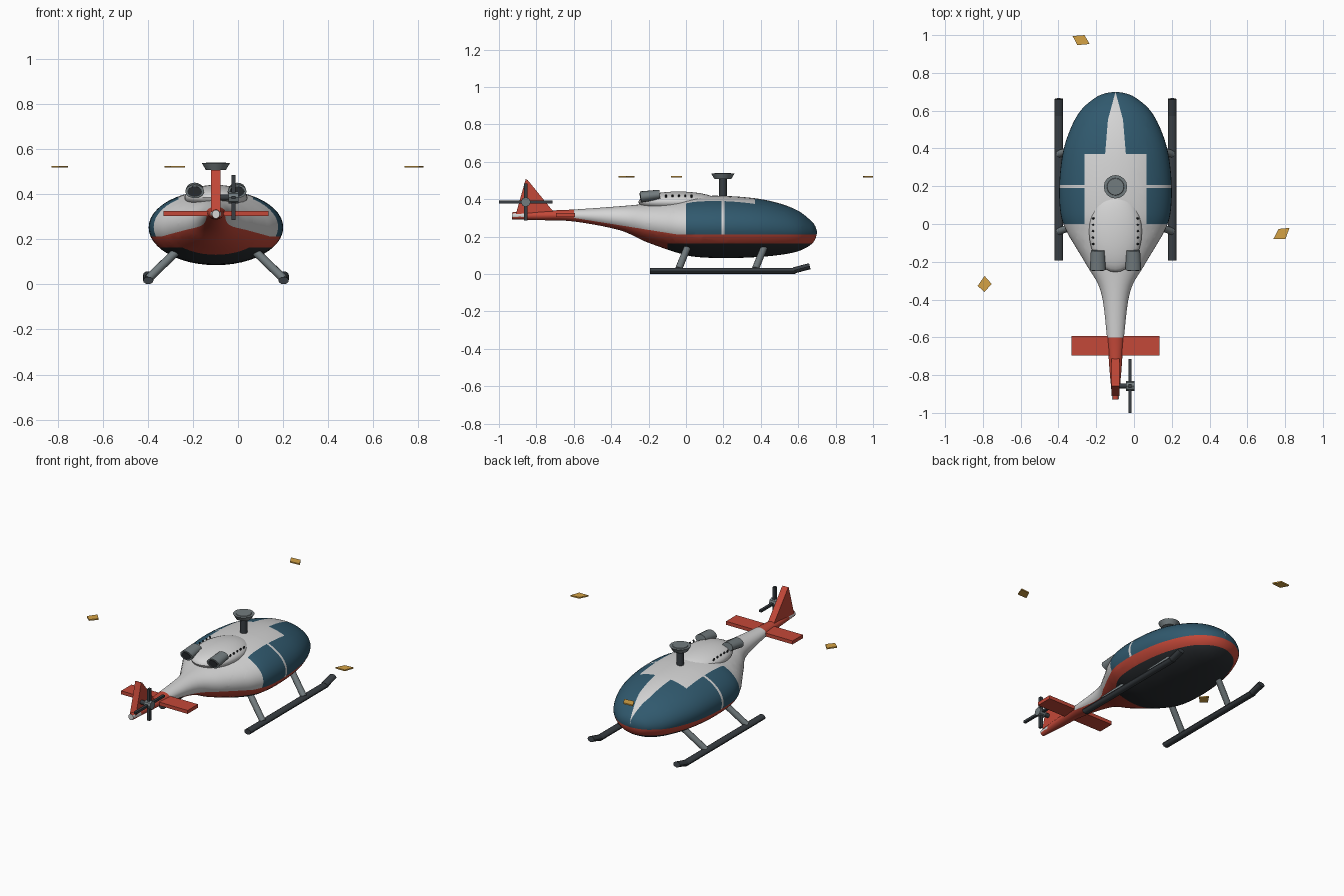
import bpy, bmesh, math
from mathutils import Vector

if "Cube" in bpy.data.objects:
    bpy.data.objects.remove(bpy.data.objects["Cube"])

CX = -0.098  # centre line of the aircraft


def material(name, r, g, b):
    m = bpy.data.materials.new(name)
    m.use_nodes = True
    m.diffuse_color = (r, g, b, 1)
    m.node_tree.nodes["Principled BSDF"].inputs["Base Color"].default_value = (r, g, b, 1)
    return m


white = material("white_paint", .66, .66, .66)
blue = material("window_blue", .03, .1, .155)
red = material("red_paint", .55, .065, .04)
belly = material("belly_dark", .024, .028, .032)
grey = material("metal_grey", .17, .2, .21)
dark = material("skid_dark", .04, .048, .055)
gold = material("blade_gold", .66, .36, .06)


def finish(name, bm, mats, smooth=True):
    bmesh.ops.recalc_face_normals(bm, faces=bm.faces)
    me = bpy.data.meshes.new(name)
    bm.to_mesh(me)
    bm.free()
    ob = bpy.data.objects.new(name, me)
    bpy.context.collection.objects.link(ob)
    for m in mats:
        me.materials.append(m)
    if smooth:
        bpy.ops.object.select_all(action="DESELECT")
        ob.select_set(True)
        bpy.context.view_layer.objects.active = ob
        bpy.ops.object.shade_smooth_by_angle(angle=math.radians(35))
    return ob


def rod(name, a, b, r1, r2, mat, sides=12, widen=1):
    """Round bar from a to b; widen stretches it in x."""
    a, b = Vector(a), Vector(b)
    bm = bmesh.new()
    bmesh.ops.create_cone(bm, cap_ends=True, segments=sides, radius1=r1, radius2=r2, depth=(b - a).length)
    turn = Vector((0, 0, 1)).rotation_difference(b - a)
    mid = (a + b) / 2
    for v in bm.verts:
        p = turn @ v.co
        p.x *= widen
        v.co = p + mid
    return finish(name, bm, [mat])


def box(name, centre, size, mat):
    bm = bmesh.new()
    bmesh.ops.create_cube(bm, size=1)
    for v in bm.verts:
        v.co = Vector(c + s * d for c, s, d in zip(centre, size, v.co))
    return finish(name, bm, [mat], False)


def prism(name, outline, offset, mat):
    """Plate made by pushing an outline along an offset."""
    bm = bmesh.new()
    f = bm.faces.new([bm.verts.new(p) for p in outline])
    new = bmesh.ops.extrude_face_region(bm, geom=[f])["geom"]
    bmesh.ops.translate(bm, vec=offset, verts=[v for v in new if isinstance(v, bmesh.types.BMVert)])
    return finish(name, bm, [mat], False)


# Fuselage stations: y, half width, top, bottom
stations = [
    (.7, .004, .228, .218), (.69, .06, .258, .185), (.665, .112, .288, .155), (.6, .185, .338, .122),
    (.5, .24, .378, .102), (.37, .28, .405, .09), (.2, .298, .418, .085), (.05, .29, .415, .092),
    (-.04, .258, .4, .112), (-.12, .212, .388, .138), (-.22, .152, .375, .175), (-.36, .077, .362, .236),
    (-.6, .045, .345, .281), (-.78, .031, .338, .288), (-.93, .017, .33, .292)]


def blend(i, t):
    """Smooth curve through the stations."""
    p0, p1, p2, p3 = [stations[min(max(k, 0), len(stations) - 1)] for k in range(i - 1, i + 3)]
    return [b + t / 2 * (c - a + t * (2 * a - 5 * b + 4 * c - d + t * (3 * (b - c) + d - a)))
            for a, b, c, d in zip(p0, p1, p2, p3)]


SIDES, STEPS = 48, 5
rows = [blend(i, k / STEPS) for i in range(len(stations) - 1) for k in range(STEPS)] + [stations[-1]]
bm = bmesh.new()
rings = []
for y, w, top, low in rows:
    mid, h = (top + low) / 2, (top - low) / 2
    rings.append([bm.verts.new((CX + w * math.cos(2 * math.pi * s / SIDES), y,
                                mid + h * math.sin(2 * math.pi * s / SIDES))) for s in range(SIDES)])
for r, q in zip(rings, rings[1:]):
    for s in range(SIDES):
        n = (s + 1) % SIDES
        bm.faces.new((r[s], r[n], q[n], q[s]))
bm.faces.new(rings[0])
bm.faces.new(rings[-1])

# Cut the paint borders into the hull
WAIST, BELT, RISE = .212, .163, -.16
ROOF_W, ROOF_Y, NOSE_Y = .165, .37, .7
cuts = [((0, y, 0), (0, 1, 0)) for y in (0, ROOF_Y, .19, .206, -.6, -.1, -.86)]
cuts += [((0, 0, z), (0, 0, 1)) for z in (WAIST, BELT)]
cuts.append(((0, -.05, WAIST), (0, -RISE, 1)))
for s in (1, -1):
    cuts += [((CX + s * ROOF_W, 0, 0), (1, 0, 0)),
             ((CX + s * .055, ROOF_Y, 0), (s, .083, 0)),
             ((CX, NOSE_Y, 0), (s, .27, 0))]
for point, normal in cuts:
    bmesh.ops.bisect_plane(bm, geom=bm.verts[:] + bm.edges[:] + bm.faces[:], plane_co=point,
                           plane_no=Vector(normal).normalized(), dist=1e-5)


def paint(p):
    x, y, z = abs(p.x - CX), p.y, p.z
    if y > -.1 and z < BELT:
        return 3
    if y < -.6:
        return 0 if y < -.86 and .305 < z < .325 else 2
    if z < max(WAIST, WAIST + RISE * (y + .05)):
        return 2
    if y < 0 or .19 < y < .206:
        return 0
    if y < ROOF_Y:
        return 0 if x < ROOF_W else 1
    return 0 if x < min(.055 - .083 * (y - ROOF_Y), .27 * (NOSE_Y - y)) else 1


for f in bm.faces:
    f.material_index = paint(f.calc_center_median())
finish("fuselage", bm, [white, blue, red, belly])

# Engine housing with rivets
bm = bmesh.new()
bmesh.ops.create_uvsphere(bm, u_segments=32, v_segments=16, radius=1)
for v in bm.verts:
    v.co = (CX + .14 * v.co.x, -.04 + .215 * v.co.y, .385 + .056 * v.co.z)
finish("engine_housing", bm, [white])
for s in (1, -1):
    for k in range(5):
        y = .03 - .034 * k
        rod("rivet", (CX + s * .112, y, .405), (CX + s * .122, y, .424), .005, .005, belly, 8)

# Exhaust pipes
for s in (1, -1):
    x = CX + s * .094
    rod("exhaust_pipe", (x, -.14, .425), (x, -.243, .412), .026, .03, grey, 16, 1.4)
    rod("exhaust_opening", (x, -.24, .412), (x, -.246, .411), .023, .023, belly, 16, 1.4)

# Rotor mast, hub and blade tips
rod("rotor_mast", (CX, .197, .4), (CX, .197, .51), .021, .021, dark)
rod("rotor_hub", (CX, .197, .508), (CX, .197, .537), .045, .062, grey, 16)
rod("rotor_cap", (CX, .197, .537), (CX, .197, .54), .046, .044, grey, 16)
tips = [[(-.325, .995), (-.262, 1), (-.235, .953), (-.3, .947)],
        [(.765, -.026), (.823, -.021), (.802, -.079), (.738, -.079)],
        [(-.828, -.328), (-.791, -.275), (-.754, -.317), (-.791, -.36)]]
for quad in tips:
    prism("blade_tip", [(x, y, .517) for x, y in quad], (0, 0, .008), gold)

# Tail surfaces
fin = [(-.91, .32), (-.857, .507), (-.847, .503), (-.71, .335)]
prism("tail_fin", [(CX - .021, y, z) for y, z in fin], (.042, 0, 0), red)
box("tail_plane", (CX, -.644, .315), (.465, .103, .022), red)

# Tail rotor
TX, TY, TZ = -.02, -.857, .385
rod("tail_rotor_shaft", (CX, TY, TZ), (TX + .018, TY, TZ), .013, .013, dark)
rod("tail_rotor_hub", (TX - .022, TY, TZ), (TX + .022, TY, TZ), .026, .026, grey, 8)
box("tail_blade_long", (TX, TY, TZ), (.016, .286, .014), dark)
box("tail_blade_upright", (TX, TY, TZ), (.016, .02, .2), dark)

# Landing skids and struts
for s in (1, -1):
    x = CX + s * .3
    rod("skid_tube", (x, -.193, .017), (x, .585, .017), .0165, .0165, dark, 12, 1.4)
    rod("skid_toe", (x, .575, .019), (x, .662, .042), .0165, .0165, dark, 12, 1.4)
    for y in (-.04, .37):
        rod("skid_strut", (x, y, .025), (CX + s * .16, y + .055, .16), .019, .019, grey)
